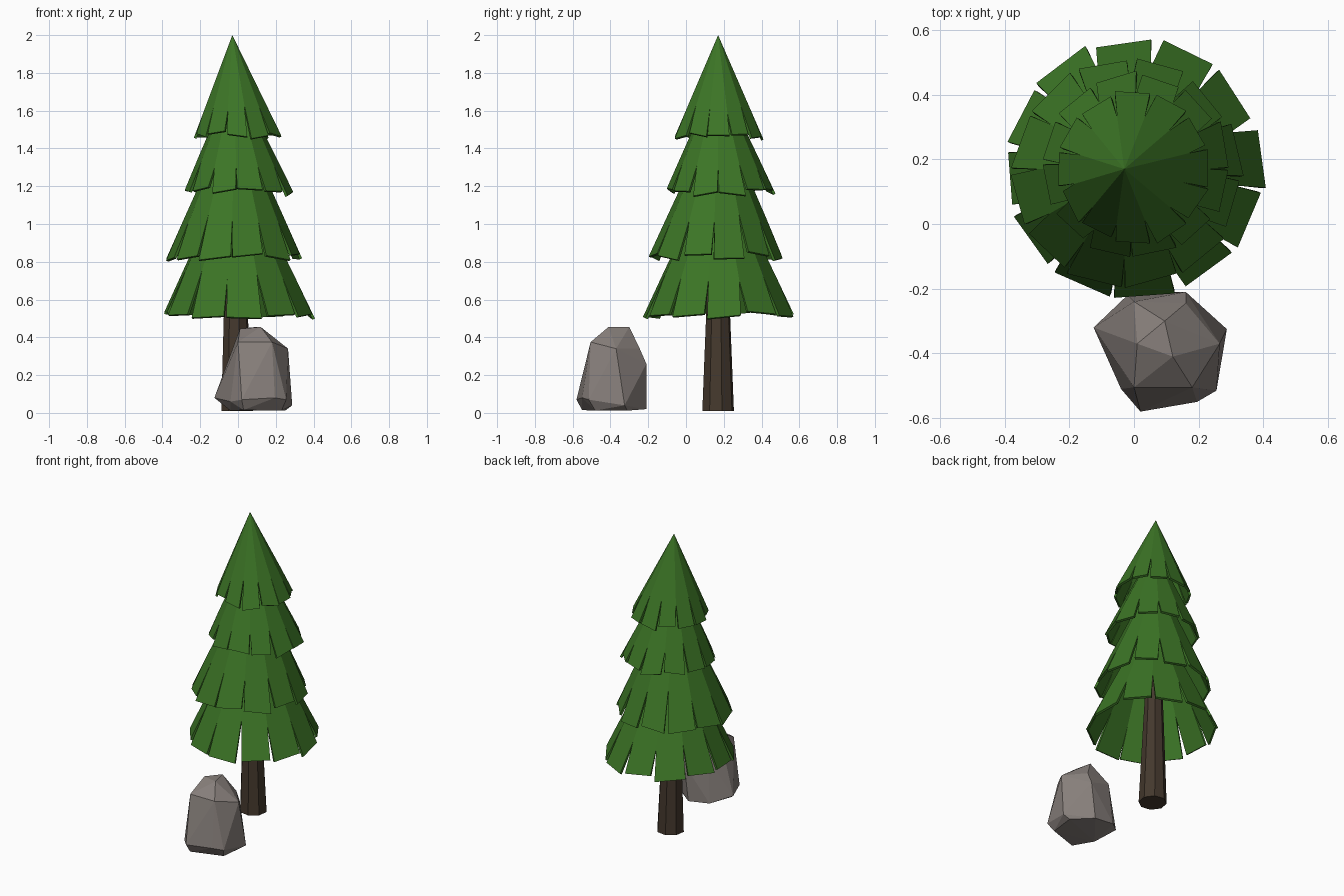
import bpy, bmesh, math, random
from mathutils import Vector

if "Cube" in bpy.data.objects:
    bpy.data.objects.remove(bpy.data.objects["Cube"])

random.seed(4)


def material(name, rgb):
    m = bpy.data.materials.new(name)
    m.diffuse_color = (*rgb, 1)
    m.use_nodes = True
    m.node_tree.nodes["Principled BSDF"].inputs["Base Color"].default_value = m.diffuse_color
    return m


green = material("needle green", (0.045, 0.178, 0.019))
brown = material("bark brown", (0.058, 0.040, 0.026))
grey = material("stone grey", (0.245, 0.215, 0.2))


def make_object(name, bm, mat):
    bmesh.ops.recalc_face_normals(bm, faces=bm.faces)
    me = bpy.data.meshes.new(name)
    bm.to_mesh(me)
    bm.free()
    me.materials.append(mat)
    ob = bpy.data.objects.new(name, me)
    bpy.context.collection.objects.link(ob)
    return ob


# Trunk: tapered eight-sided post
bm = bmesh.new()
rings = []
for z, r, cx in ((0.01, 0.086, -0.005), (0.55, 0.064, -0.012), (1.2, 0.035, -0.02)):
    rings.append([bm.verts.new((cx + r * math.cos(math.tau * (i + 0.3) / 8),
                                0.17 + r * math.sin(math.tau * (i + 0.3) / 8), z))
                  for i in range(8)])
for lo, hi in zip(rings, rings[1:]):
    for i in range(8):
        bm.faces.new((lo[i], lo[(i + 1) % 8], hi[(i + 1) % 8], hi[i]))
bm.faces.new(rings[0])
bm.faces.new(rings[-1])
make_object("trunk", bm, brown)


# Foliage tier: twelve-sided cone whose rim is split into separate strips
def tier(name, centre, apothem, z, apex, turn, slit):
    n = 12
    bm = bmesh.new()
    tip = Vector(apex)
    top = bm.verts.new(tip)
    R = apothem / math.cos(math.pi / n)
    corners = []
    for i in range(n):
        a = math.radians(turn) + math.tau * (i - 0.5) / n
        corners.append(Vector((centre[0] + R * math.cos(a), centre[1] + R * math.sin(a), z)))
    ring = []
    for c in corners:
        h = slit * random.uniform(0.75, 1.15)
        ring.append(bm.verts.new(c.lerp(tip, h / (tip.z - z))))
    for i in range(n):
        j = (i + 1) % n
        a, b = corners[i], corners[j]
        k = random.uniform(-0.012, 0.022) / (tip.z - z)
        tilt = random.uniform(-0.012, 0.012) / (tip.z - z)
        p = a.lerp(b, random.uniform(0.02, 0.12)).lerp(tip, k + tilt)
        q = b.lerp(a, random.uniform(0.02, 0.12)).lerp(tip, k - tilt)
        bm.faces.new((top, ring[i], bm.verts.new(p), bm.verts.new(q), ring[j]))
    ob = make_object(name, bm, green)
    mod = ob.modifiers.new("thickness", "SOLIDIFY")
    mod.thickness = 0.014
    mod.offset = -1


tier("foliage_bottom", (0.0, 0.175), 0.393, 0.515, (-0.01, 0.17, 1.36), 5, 0.23)
tier("foliage_lower", (-0.02, 0.157), 0.345, 0.825, (-0.02, 0.17, 1.62), 13, 0.22)
tier("foliage_upper", (0.003, 0.18), 0.283, 1.165, (-0.02, 0.17, 1.80), 13, 0.17)
tier("foliage_top", (0.0, 0.172), 0.23, 1.467, (-0.03, 0.17, 2.0), 0, 0.15)

# Boulder: convex hull of a few corner points
points = [
    (0.01, -0.37, 0.445), (0.12, -0.41, 0.455), (0.095, -0.30, 0.455),
    (0.0, -0.505, 0.375), (0.18, -0.505, 0.375), (0.265, -0.37, 0.34),
    (0.16, -0.245, 0.34), (0.0, -0.24, 0.32), (-0.125, -0.32, 0.08),
    (-0.04, -0.51, 0.06), (0.02, -0.58, 0.07), (0.195, -0.55, 0.08),
    (0.255, -0.515, 0.07), (0.287, -0.325, 0.04), (0.16, -0.21, 0.26),
    (0.13, -0.21, 0.02), (-0.02, -0.22, 0.04), (-0.04, -0.42, 0.012),
    (0.03, -0.55, 0.015), (0.23, -0.48, 0.012), (0.25, -0.31, 0.012),
]
bm = bmesh.new()
for p in points:
    bm.verts.new(p)
res = bmesh.ops.convex_hull(bm, input=bm.verts)
bmesh.ops.delete(bm, geom=list({v for v in bm.verts if not v.link_faces}), context="VERTS")
make_object("boulder", bm, grey)
